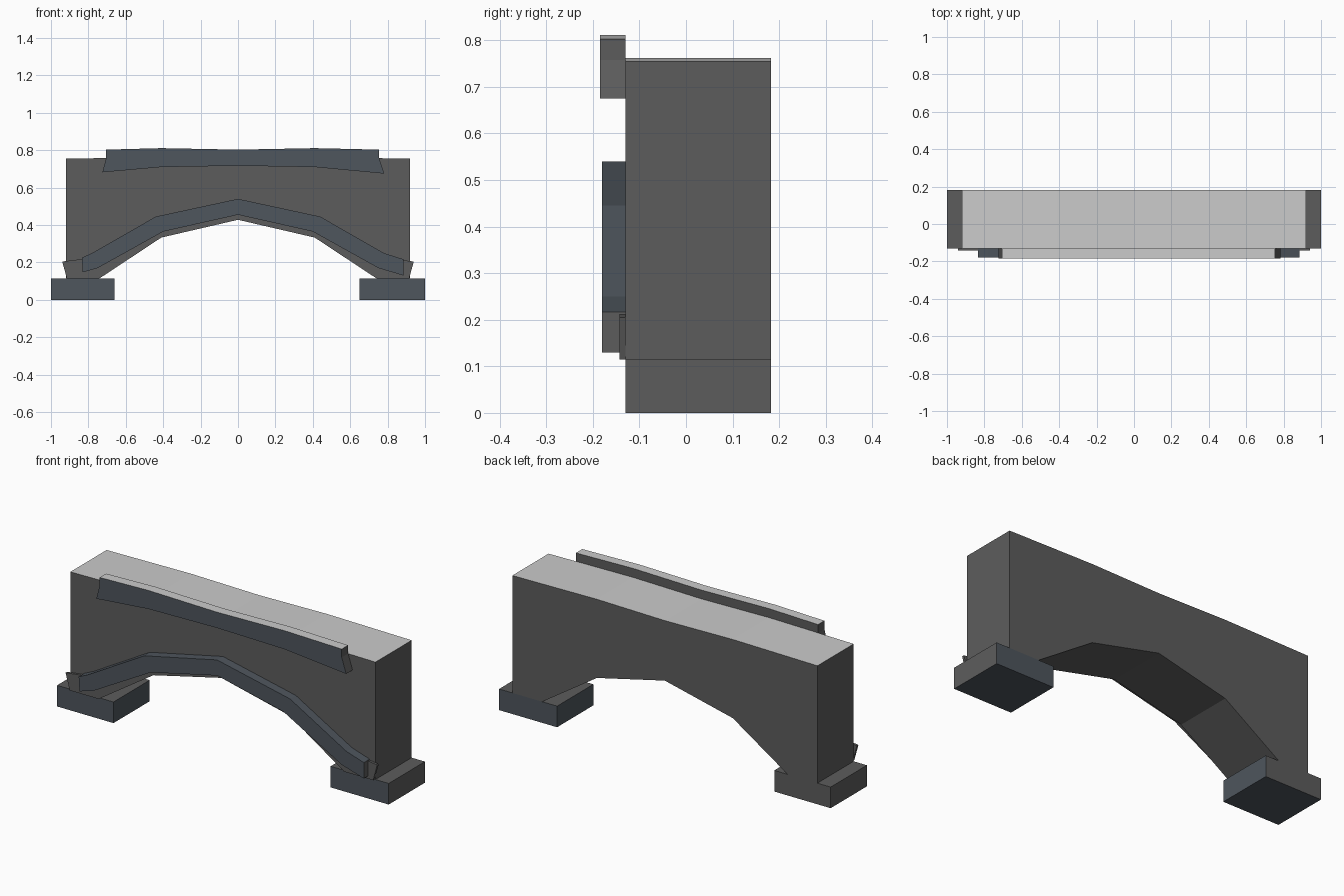
import bpy, bmesh

if "Cube" in bpy.data.objects:
    bpy.data.objects.remove(bpy.data.objects["Cube"])

BACK, FACE = 0.182, -0.13


def colour(name, r, g, b):
    mat = bpy.data.materials.new(name)
    mat.diffuse_color = (r, g, b, 1)
    mat.use_nodes = True
    mat.node_tree.nodes["Principled BSDF"].inputs["Base Color"].default_value = mat.diffuse_color
    return mat


stone = colour("dark_stone", 0.108, 0.108, 0.108)
slate = colour("slate", 0.077, 0.092, 0.110)
cap = colour("pale_cap", 0.6, 0.6, 0.6)


def prism(name, profile, y0, y1, paint):
    """Extrude an (x, z) outline from y0 to y1; paint(normal) picks stone 0, slate 1, cap 2."""
    bm = bmesh.new()
    face = bm.faces.new([bm.verts.new((x, y0, z)) for x, z in profile])
    out = bmesh.ops.extrude_face_region(bm, geom=[face])["geom"]
    verts = [v for v in out if isinstance(v, bmesh.types.BMVert)]
    bmesh.ops.translate(bm, verts=verts, vec=(0, y1 - y0, 0))
    bmesh.ops.recalc_face_normals(bm, faces=bm.faces)
    bm.normal_update()
    for f in bm.faces:
        f.material_index = paint(f.normal)
    mesh = bpy.data.meshes.new(name)
    bm.to_mesh(mesh)
    bm.free()
    for mat in (stone, slate, cap):
        mesh.materials.append(mat)
    obj = bpy.data.objects.new(name, mesh)
    bpy.context.collection.objects.link(obj)
    return obj


def mirrored(half):
    """Complete a right-hand half outline that starts and ends on x = 0."""
    return half + [(-x, z) for x, z in reversed(half) if x > 0]


# Bridge wall with faceted arch opening and pale walkway on top
prism("bridge_wall", mirrored([
    (0, 0.755), (0.41, 0.762), (0.92, 0.755), (0.92, 0.115),
    (0.74, 0.115), (0.41, 0.333), (0, 0.428)]), FACE, BACK,
    lambda n: 2 if n.z > 0.9 else 0)

# Thin arch ring against the front of the wall
prism("arch_ring", mirrored([
    (0, 0.52), (0.43, 0.425), (0.80, 0.222), (0.94, 0.205), (0.915, 0.115),
    (0.74, 0.115), (0.41, 0.333), (0, 0.428)]), -0.143, FACE, lambda n: 0)

# Raised moulding following the arch
prism("arch_moulding", [
    (-0.835, 0.225), (-0.78, 0.25), (-0.44, 0.445), (0, 0.54), (0.44, 0.445),
    (0.78, 0.25), (0.885, 0.217), (0.885, 0.13), (0.75, 0.17), (0.40, 0.365),
    (0, 0.455), (-0.40, 0.365), (-0.75, 0.17), (-0.83, 0.147)],
    -0.18, FACE, lambda n: 1 if n.y < -0.5 or n.z > 0.5 else 0)

# Parapet rail along the top front edge
prism("parapet_rail", [
    (-0.705, 0.803), (-0.41, 0.811), (0, 0.803), (0.41, 0.811), (0.755, 0.803),
    (0.755, 0.758), (0.782, 0.675), (0.41, 0.71), (0, 0.717), (-0.41, 0.71),
    (-0.725, 0.682), (-0.705, 0.758)], -0.185, FACE,
    lambda n: 2 if n.z > 0.9 else 1 if n.y < -0.5 else 0)

# Footing blocks: slate on the front, underside and inner side
prism("left_footing", [(-1, 0), (-0.66, 0), (-0.66, 0.115), (-1, 0.115)],
      FACE, BACK, lambda n: int(n.y < -0.5 or n.z < -0.5 or n.x > 0.5))
prism("right_footing", [(0.65, 0), (1, 0), (1, 0.115), (0.65, 0.115)],
      FACE, BACK,
      lambda n: int(abs(n.y) > 0.5 or n.z < -0.5 or n.x < -0.5))
